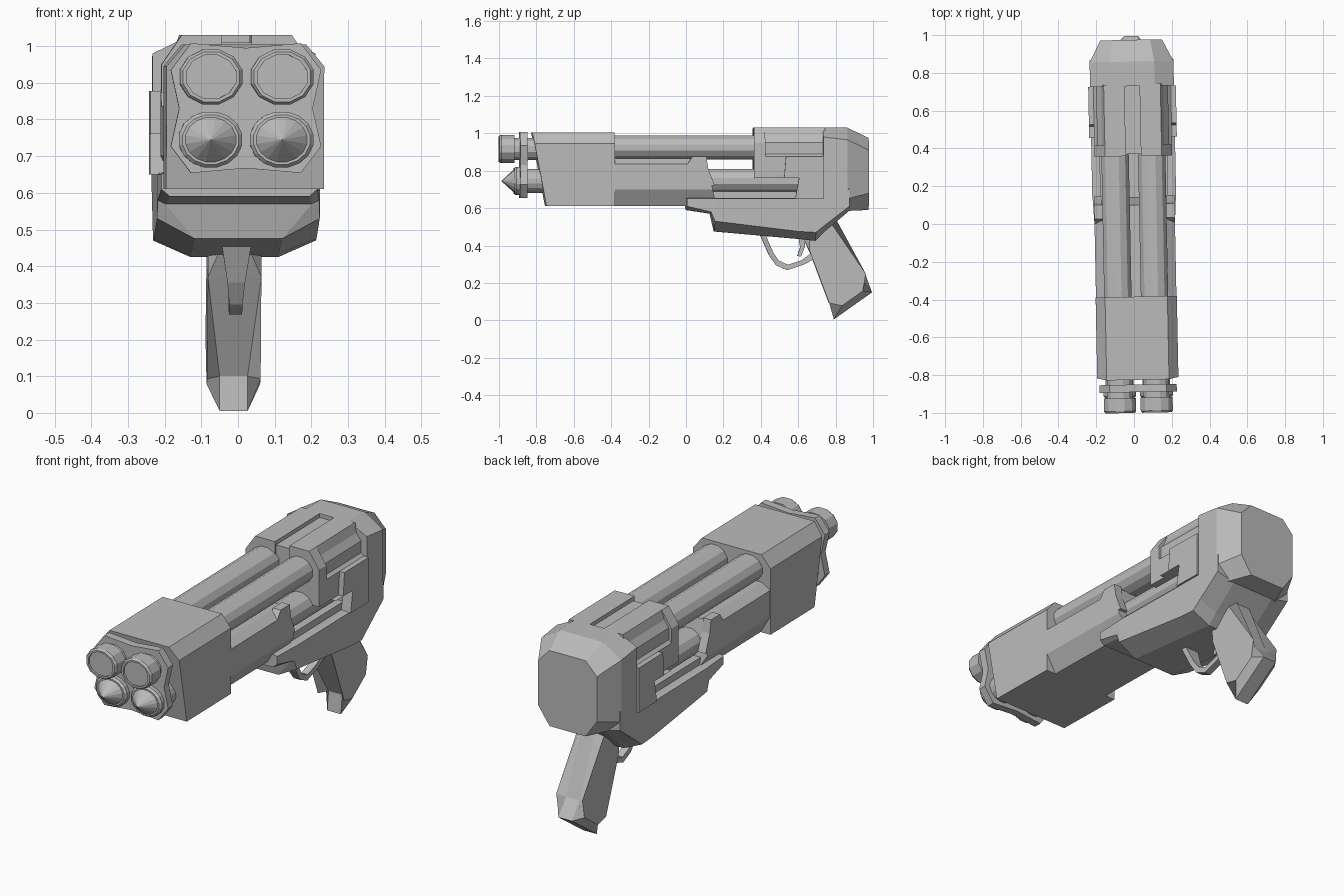
import bpy, bmesh, math
from mathutils import Matrix, Vector

if "Cube" in bpy.data.objects:
    bpy.data.objects.remove(bpy.data.objects["Cube"])

GREY = (0.5, 0.5, 0.5, 1)
metal = bpy.data.materials.new("plain grey")
metal.use_nodes = True
metal.diffuse_color = GREY
metal.node_tree.nodes["Principled BSDF"].inputs["Base Color"].default_value = GREY

# The whole weapon is turned slightly about the vertical axis
TURN = Matrix.Translation((0.004, 0, 0)) @ Matrix.Rotation(0.02, 4, "Z")


def finish(name, bm):
    bmesh.ops.recalc_face_normals(bm, faces=bm.faces)
    bm.transform(TURN)
    mesh = bpy.data.meshes.new(name)
    bm.to_mesh(mesh)
    bm.free()
    mesh.materials.append(metal)
    obj = bpy.data.objects.new(name, mesh)
    bpy.context.collection.objects.link(obj)
    return obj


def bridge(name, rings):
    """Skin a list of equal-length rings and cap both ends."""
    bm = bmesh.new()
    loops = [[bm.verts.new(p) for p in ring] for ring in rings]
    n = len(loops[0])
    for a, b in zip(loops, loops[1:]):
        for i in range(n):
            j = (i + 1) % n
            bm.faces.new((a[i], a[j], b[j], b[i]))
    bm.faces.new(loops[0])
    bm.faces.new(loops[-1])
    return finish(name, bm)


def hull_section(y_top, y_low, top, top_w, shoulder, w, hip, low, low_w):
    """Symmetric eight-sided section, leaning from y_low to y_top."""
    half = [(low_w, low), (w, hip), (w, shoulder), (top_w, top)]
    pts = half + [(-x, z) for x, z in reversed(half)]
    return [(x, y_low + (y_top - y_low) * (z - low) / (top - low), z) for x, z in pts]


def side_prism(name, profile, x0, x1, bevel=0):
    """Extrude a (y, z) outline across x, optionally chamfering its rims."""
    bm = bmesh.new()
    a = [bm.verts.new((x0, y, z)) for y, z in profile]
    b = [bm.verts.new((x1, y, z)) for y, z in profile]
    caps = [bm.faces.new(a), bm.faces.new(b)]
    n = len(a)
    for i in range(n):
        j = (i + 1) % n
        bm.faces.new((a[i], a[j], b[j], b[i]))
    if bevel:
        rims = [e for f in caps for e in f.edges]
        bmesh.ops.bevel(bm, geom=rims, offset=bevel, segments=1, affect="EDGES")
    return finish(name, bm)


def long_prism(name, profile, y0, y1, side=1):
    """Extrude an (x, z) outline along the weapon."""
    return bridge(name, [[(side * x, y, z) for x, z in profile] for y in (y0, y1)])


def tube(name, x, z, steps, sides=12):
    """Slightly flattened lathe along y from (y, radius) steps."""
    rings = []
    for y, r in steps:
        angles = [math.tau * (i + 0.5) / sides for i in range(sides)]
        rings.append([(x + r * math.cos(t), y, z + 0.88 * r * math.sin(t)) for t in angles])
    return bridge(name, rings)


# Front shroud with a raked nose
bridge("front_shroud", [
    hull_section(-0.825, -0.75, 1.005, 0.165, 0.945, 0.215, 0.63, 0.61, 0.215),
    hull_section(-0.385, -0.385, 1.005, 0.165, 0.945, 0.215, 0.63, 0.61, 0.215)])

# Fore-end carriage with chamfered underside
bridge("fore_end", [
    hull_section(-0.39, -0.39, 0.865, 0.17, 0.835, 0.213, 0.70, 0.61, 0.16),
    hull_section(0.10, 0.16, 0.865, 0.17, 0.835, 0.213, 0.70, 0.61, 0.16)])

# Barrels, muzzles and pointed lower tips
for side, label in ((1, "left"), (-1, "right")):
    x = side * 0.097
    tube("upper_barrel_" + label, x, 0.924, [(-0.5, 0.075), (0.4, 0.075)])
    tube("lower_barrel_" + label, x, 0.745, [(0.0, 0.075), (0.75, 0.075)])
    tube("upper_muzzle_" + label, x, 0.916,
         [(-0.7, 0.07), (-0.92, 0.07), (-0.92, 0.088), (-0.99, 0.088),
          (-1.0, 0.08), (-1.0, 0.07), (-0.99, 0.07)])
    tube("lower_muzzle_" + label, x, 0.745,
         [(-0.7, 0.075), (-0.89, 0.075), (-0.89, 0.088), (-0.91, 0.088),
          (-0.92, 0.078), (-0.92, 0.07), (-0.985, 0.001)], 16)

# Scalloped plate tying the four muzzles together
quarter = [(0.0, 0.995), (0.15, 1.008), (0.205, 0.935), (0.182, 0.83)]
right_half = quarter + [(x, 1.662 - z) for x, z in reversed(quarter[:-1])]
outline = right_half + [(-x, z) for x, z in reversed(right_half[1:-1])]
long_prism("muzzle_plate", outline, -0.89, -0.85)

# Lower receiver: a keel running back under the barrels
bridge("lower_receiver", [
    hull_section(0.0, 0.0, 0.655, 0.205, 0.65, 0.213, 0.61, 0.59, 0.19),
    hull_section(0.13, 0.13, 0.655, 0.205, 0.65, 0.22, 0.58, 0.57, 0.20),
    hull_section(0.15, 0.15, 0.655, 0.205, 0.65, 0.222, 0.53, 0.475, 0.12),
    hull_section(0.60, 0.60, 0.655, 0.205, 0.65, 0.222, 0.475, 0.435, 0.12),
    hull_section(0.69, 0.69, 0.72, 0.205, 0.70, 0.222, 0.47, 0.425, 0.12),
    hull_section(0.74, 0.74, 0.72, 0.205, 0.70, 0.222, 0.51, 0.475, 0.12),
    hull_section(0.87, 0.87, 0.72, 0.205, 0.70, 0.222, 0.61, 0.585, 0.12)])
side_prism("barrel_cradle", [(0.1, 0.64), (0.1, 0.69), (0.6, 0.69), (0.6, 0.64)], -0.18, 0.18)

# Rear cap with a bevelled back
bridge("rear_cap", [
    hull_section(0.73, 0.73, 1.03, 0.12, 0.98, 0.222, 0.62, 0.585, 0.15),
    hull_section(0.86, 0.86, 1.03, 0.12, 0.965, 0.222, 0.65, 0.585, 0.15),
    hull_section(0.975, 0.975, 0.975, 0.10, 0.91, 0.163, 0.68, 0.59, 0.10)])

# Upper receiver: mirrored halves either side of a shallow top channel
collar = [(0.04, 0.76), (0.04, 1.03), (0.15, 1.03), (0.205, 0.95), (0.205, 0.76)]
panel = [(0.04, 0.76), (0.04, 1.03), (0.15, 1.03), (0.165, 0.985), (0.19, 0.95),
         (0.19, 0.89), (0.205, 0.877), (0.205, 0.76)]
latch = [(0.46, 0.76), (0.52, 0.76), (0.53, 0.877), (0.73, 0.877),
         (0.73, 0.65), (0.58, 0.65), (0.60, 0.76)]
tab = [(0.0, 0.83), (0.03, 0.875), (0.105, 0.875), (0.115, 0.81), (0.15, 0.72), (0.0, 0.72)]
for side, label in ((1, "left"), (-1, "right")):
    long_prism("receiver_collar_" + label, collar, 0.36, 0.42, side)
    long_prism("receiver_panel_" + label, panel, 0.42, 0.74, side)
    side_prism("side_latch_" + label, latch, side * 0.18, side * 0.232)
    side_prism("fore_end_tab_" + label, tab, side * 0.17, side * 0.213)
side_prism("receiver_channel", [(0.37, 0.76), (0.37, 1.01), (0.74, 1.01), (0.74, 0.65), (0.6, 0.65)],
           -0.05, 0.05)
side_prism("receiver_core", [(0.6, 0.64), (0.6, 0.8), (0.74, 0.8), (0.74, 0.64)], -0.2, 0.2)

# Raked grip with chamfered rims
side_prism("grip", [(0.62, 0.45), (0.66, 0.37), (0.80, 0.10), (0.79, 0.005),
                    (0.995, 0.15), (0.93, 0.23), (0.78, 0.58), (0.66, 0.58)],
           -0.073, 0.073, 0.035)

# Trigger guard strap, flared where it meets the body
outer = [(0.39, 0.47), (0.44, 0.355), (0.48, 0.295), (0.54, 0.268), (0.63, 0.298), (0.69, 0.33)]
inner = [(0.42, 0.47), (0.465, 0.365), (0.495, 0.32), (0.545, 0.297), (0.62, 0.322), (0.67, 0.36)]
widths = [0.042, 0.024, 0.018, 0.018, 0.018, 0.018]
bridge("trigger_guard", [
    [(-w, *o), (w, *o), (w, *i), (-w, *i)] for o, i, w in zip(outer, inner, widths)])

# Trigger
side_prism("trigger", [(0.60, 0.45), (0.61, 0.39), (0.595, 0.345), (0.615, 0.34),
                       (0.635, 0.39), (0.635, 0.45)], -0.012, 0.012)
